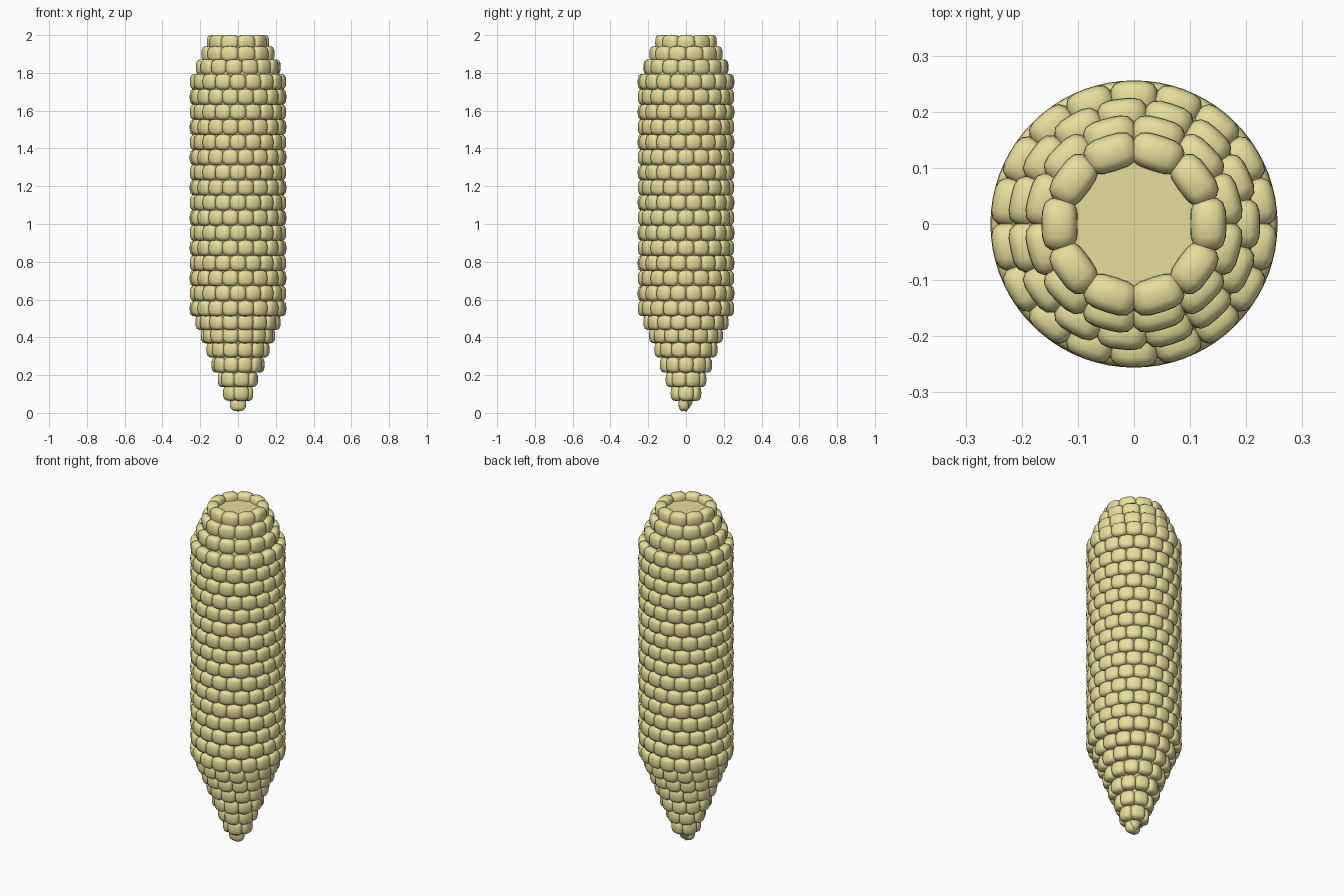
import bpy, bmesh
from math import pi, cos, sin
from mathutils import Matrix

if "Cube" in bpy.data.objects:
    bpy.data.objects.remove(bpy.data.objects["Cube"])

yellow = bpy.data.materials.new("corn_yellow")
yellow.diffuse_color = (0.80, 0.73, 0.33, 1)
yellow.use_nodes = True
yellow.node_tree.nodes["Principled BSDF"].inputs["Base Color"].default_value = yellow.diffuse_color


def finish(name, bm, angle):
    mesh = bpy.data.meshes.new(name)
    bm.to_mesh(mesh)
    bm.free()
    mesh.materials.append(yellow)
    obj = bpy.data.objects.new(name, mesh)
    bpy.context.collection.objects.link(obj)
    bpy.ops.object.select_all(action='DESELECT')
    obj.select_set(True)
    bpy.context.view_layer.objects.active = obj
    bpy.ops.object.shade_smooth_by_angle(angle=angle)
    return obj


# Template kernel: a subdivided cube rounded into a soft block
tb = bmesh.new()
bmesh.ops.create_cube(tb, size=1)
bmesh.ops.subdivide_edges(tb, edges=tb.edges[:], cuts=3, use_grid_fill=True)
for v in tb.verts:
    p = v.co * 2
    norm = sum(abs(c) ** 3.2 for c in p) ** (1 / 3.2)
    v.co = p * (max(abs(c) for c in p) / norm) * 0.5
kernel_mesh = bpy.data.meshes.new("kernel_template")
tb.to_mesh(kernel_mesh)
tb.free()


def add_kernel(bm, matrix):
    start = len(bm.verts)
    bm.from_mesh(kernel_mesh)
    bm.verts.ensure_lookup_table()
    bmesh.ops.transform(bm, matrix=matrix, verts=bm.verts[start:])


# Rows from top to bottom: height, outer radius, kernel count
rows = [(1.96, 0.165, 10), (1.90, 0.195, 12), (1.83, 0.225, 15)]
rows += [(1.753 - 0.08 * i, 0.256, 18) for i in range(16)]
rows += [(0.48, 0.226, 16), (0.41, 0.197, 14), (0.335, 0.168, 12),
         (0.255, 0.14, 10), (0.178, 0.107, 7), (0.105, 0.08, 5)]

# Kernels, staggered like bricks
bm = bmesh.new()
depth, height = 0.065, 0.084
for i, (z, radius, count) in enumerate(rows):
    r = radius - depth / 2
    width = 2 * pi * (radius - 0.018) / count * 1.04
    for k in range(count):
        a = 2 * pi * (k + 0.5 * (i % 2)) / count
        m = (Matrix.Translation((r * cos(a), r * sin(a), z)) @ Matrix.Rotation(a, 4, 'Z')
             @ Matrix.Diagonal((depth, width, height, 1)))
        add_kernel(bm, m)
# Single kernel at the tip
add_kernel(bm, Matrix.Translation((0, -0.012, 0.052)) @ Matrix.Diagonal((0.085, 0.055, 0.085, 1)))
finish("kernels", bm, pi / 3)
bpy.data.meshes.remove(kernel_mesh)

# Core of the cob, cut flat on top
profile = [(0, 0.004), (0.028, 0.04), (0.05, 0.10), (0.08, 0.18), (0.11, 0.25), (0.14, 0.33),
           (0.168, 0.41), (0.195, 0.48), (0.23, 0.56), (0.23, 1.75),
           (0.20, 1.83), (0.17, 1.90), (0.138, 1.965), (0, 1.965)]
bm = bmesh.new()
vs = [bm.verts.new((x, 0, z)) for x, z in profile]
es = [bm.edges.new(p) for p in zip(vs, vs[1:])]
bmesh.ops.spin(bm, geom=vs + es, cent=(0, 0, 0), axis=(0, 0, 1), angle=2 * pi, steps=32)
bmesh.ops.remove_doubles(bm, verts=bm.verts, dist=1e-4)
bmesh.ops.recalc_face_normals(bm, faces=bm.faces)
finish("cob_core", bm, pi / 6)
